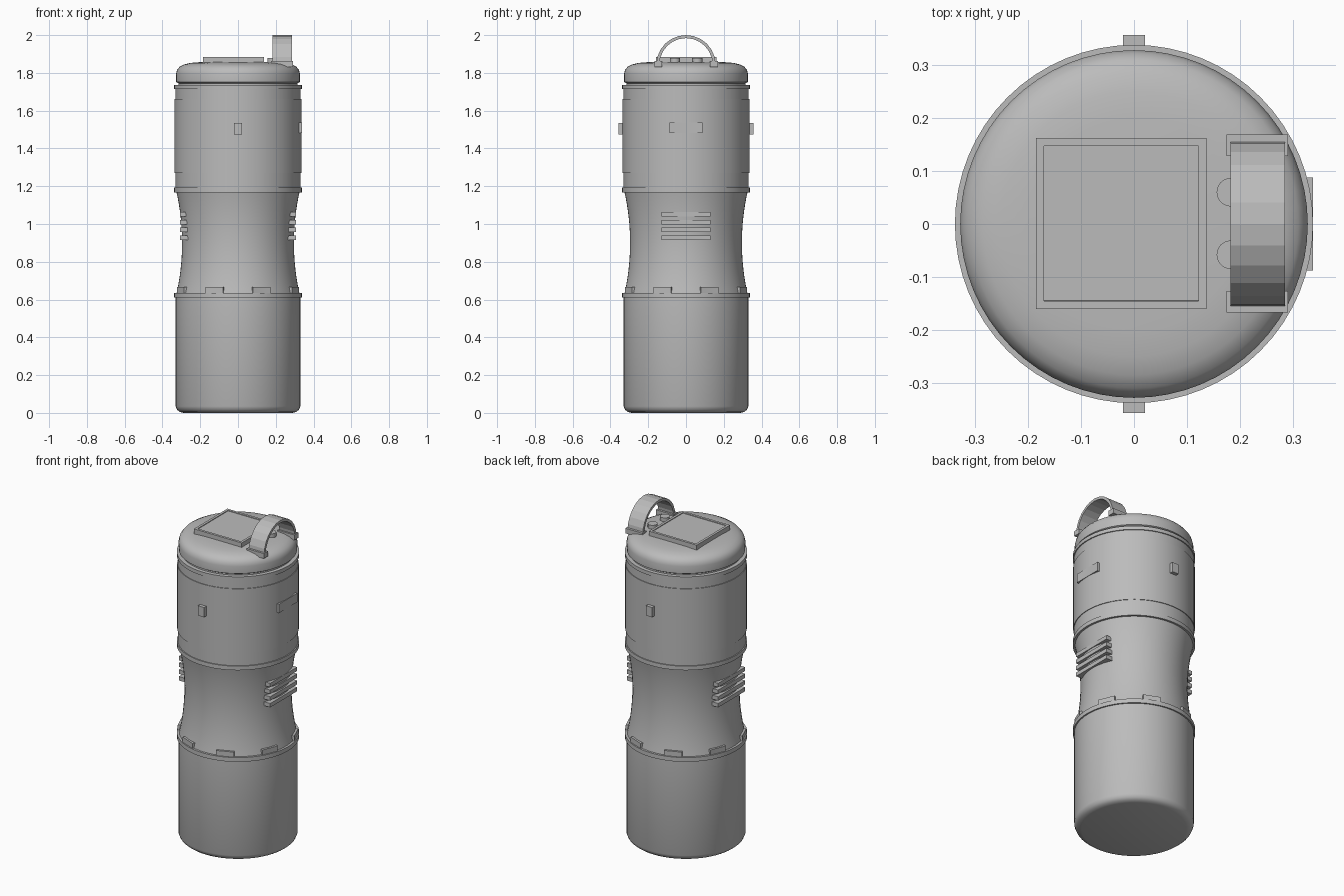
import bpy, bmesh, math
from mathutils import Matrix

cube = bpy.data.objects.get("Cube")
if cube:
    bpy.data.objects.remove(cube, do_unlink=True)

grey = bpy.data.materials.new("plain_grey")
grey.use_nodes = True
COLOUR = (0.5, 0.5, 0.5, 1)
grey.diffuse_color = COLOUR
grey.node_tree.nodes["Principled BSDF"].inputs["Base Color"].default_value = COLOUR


def finish(name, bm, smooth=False):
    bmesh.ops.remove_doubles(bm, verts=bm.verts, dist=1e-5)
    bmesh.ops.recalc_face_normals(bm, faces=bm.faces)
    mesh = bpy.data.meshes.new(name)
    bm.to_mesh(mesh)
    bm.free()
    obj = bpy.data.objects.new(name, mesh)
    bpy.context.collection.objects.link(obj)
    mesh.materials.append(grey)
    if smooth:
        bpy.ops.object.select_all(action='DESELECT')
        obj.select_set(True)
        bpy.context.view_layer.objects.active = obj
        bpy.ops.object.shade_smooth_by_angle(angle=math.radians(35))
    return obj


def lathe(name, profile, steps=64):
    """Spin a (radius, height) profile around z."""
    bm = bmesh.new()
    verts = [bm.verts.new((r, 0, z)) for r, z in profile]
    edges = [bm.edges.new(pair) for pair in zip(verts, verts[1:])]
    bmesh.ops.spin(bm, geom=verts + edges, cent=(0, 0, 0), axis=(0, 0, 1),
                   angle=math.tau, steps=steps)
    return finish(name, bm, True)


def box(name, x, y, z, turn=0):
    """Box from (min, max) ranges, turned around z."""
    bm = bmesh.new()
    bmesh.ops.create_cube(bm, size=1)
    for v in bm.verts:
        v.co = [lo + (hi - lo) * (c + 0.5) for c, (lo, hi) in zip(v.co, (x, y, z))]
    bm.transform(Matrix.Rotation(turn, 4, 'Z'))
    return finish(name, bm)


def ring(name, low, high, inner=0.30, outer=0.338):
    lathe(name, [(inner, low), (outer, low), (outer, high), (inner, high), (inner, low)])


# Lower cup with a rounded foot
lathe("lower_cup", [(0, 0), (0.29, 0), (0.31, 0.006), (0.323, 0.017),
                    (0.33, 0.035), (0.33, 0.615), (0, 0.615)])

# Waisted grip
waist = [(0.296 + 0.032 * abs((i - 8) / 8) ** 2, 0.62 + 0.56 * i / 16) for i in range(17)]
lathe("waist_grip", [(0, 0.62)] + waist + [(0, 1.18)])

# Upper barrel with a slightly raised band
lathe("upper_barrel", [(0, 1.18), (0.332, 1.18), (0.332, 1.27), (0.336, 1.27),
                       (0.336, 1.663), (0.332, 1.663), (0.332, 1.72), (0, 1.72)])

# Collar rings
ring("lower_ring", 0.61, 0.636)
ring("middle_ring", 1.168, 1.193)
ring("upper_ring", 1.715, 1.737)

# Domed lid
lathe("lid", [(0, 1.73), (0.315, 1.73), (0.315, 1.745), (0.327, 1.752), (0.328, 1.795),
              (0.323, 1.815), (0.31, 1.832), (0.285, 1.845), (0.25, 1.853),
              (0.2, 1.857), (0, 1.86)])

# Tabs around the lower ring
for i in range(8):
    box("ring_tab", (0.29, 0.33), (-0.05, 0.05), (0.63, 0.667),
        math.radians(22.5 + 45 * i))

# Vent bars on both sides
for side, turn in (("left", 0), ("right", math.pi)):
    for i in range(4):
        z = 0.928 + 0.041 * i
        box(side + "_vent_bar", (0.26, 0.308), (-0.13, 0.13), (z - 0.012, z + 0.012), turn)

# Front and back studs, and the side plate
for name, turn in (("back_stud", math.pi / 2), ("front_stud", -math.pi / 2)):
    box(name, (0.3, 0.357), (-0.021, 0.021), (1.475, 1.535), turn)
box("side_plate", (0.3, 0.338), (-0.088, 0.088), (1.483, 1.537))

# Square panel with a shallow recess on the lid
panel = bmesh.new()
bmesh.ops.create_cube(panel, size=1)
panel.transform(Matrix.Translation((-0.024, 0.001, 1.864))
                @ Matrix.Diagonal((0.322, 0.322, 0.04, 1)))
top = max(panel.faces, key=lambda f: f.calc_center_median().z)
bmesh.ops.inset_region(panel, faces=[top], thickness=0.021)
bmesh.ops.inset_region(panel, faces=[top], thickness=0.0005, depth=-0.004)
finish("lid_panel", panel)

# Round buttons beside the panel
for y in (-0.058, 0.06):
    bm = bmesh.new()
    bmesh.ops.create_cone(bm, cap_ends=True, segments=24, radius1=0.027, radius2=0.027,
                          depth=0.04, matrix=Matrix.Translation((0.183, y, 1.86)))
    finish("button", bm, True)

# Arched carry handle
bm = bmesh.new()
sections = []
for i in range(13):
    a = math.pi * i / 12
    sections.append([bm.verts.new((x, r * math.cos(a), 1.843 + r * math.sin(a)))
                     for r, x in ((0.157, 0.182), (0.157, 0.285),
                                  (0.141, 0.285), (0.141, 0.182))])
for a, b in zip(sections, sections[1:]):
    for k in range(4):
        n = (k + 1) % 4
        bm.faces.new((a[k], a[n], b[n], b[k]))
bm.faces.new(sections[0])
bm.faces.new(sections[-1])
finish("handle", bm)

# Handle feet
for y in ((0.128, 0.169), (-0.167, -0.126)):
    box("handle_foot", (0.175, 0.291), y, (1.832, 1.863))
